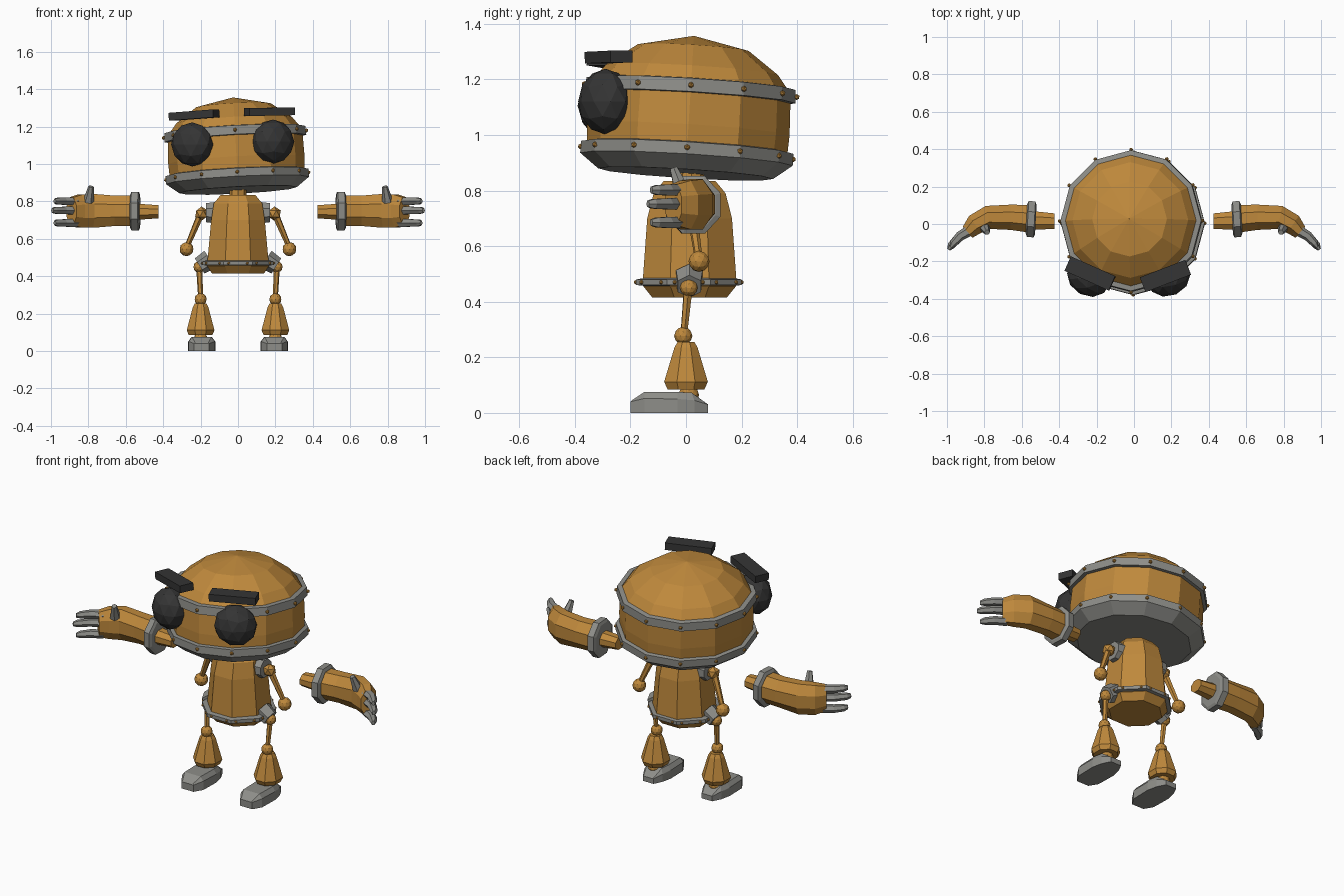
import bpy, bmesh
from math import pi, sin, cos, radians
from mathutils import Vector as V, Matrix as M

if "Cube" in bpy.data.objects:
    bpy.data.objects.remove(bpy.data.objects["Cube"])

def material(name, rgb):
    m = bpy.data.materials.new(name)
    m.diffuse_color = (*rgb, 1)
    m.use_nodes = True
    m.node_tree.nodes["Principled BSDF"].inputs["Base Color"].default_value = m.diffuse_color
    return m

BRASS = material("brass", (0.52, 0.25, 0.045))
STEEL = material("steel", (0.27, 0.27, 0.25))
DARK = material("dark", (0.035, 0.035, 0.035))

def finish(name, bm, mat, matrix=None):
    if matrix:
        bm.transform(matrix)
    bmesh.ops.recalc_face_normals(bm, faces=bm.faces)
    me = bpy.data.meshes.new(name)
    bm.to_mesh(me)
    bm.free()
    me.materials.append(mat)
    ob = bpy.data.objects.new(name, me)
    bpy.context.collection.objects.link(ob)
    return ob

def loft(name, rings, n, mat, phase=0, caps=(True, True), matrix=None):
    """Skin through rings given as (centre, u axis, v axis)."""
    bm = bmesh.new()
    loops = []
    for c, u, v in rings:
        ang = [2 * pi * (i + phase) / n for i in range(n)]
        loops.append([bm.verts.new(V(c) + V(u) * cos(a) + V(v) * sin(a)) for a in ang])
    for a, b in zip(loops, loops[1:]):
        for i in range(n):
            j = (i + 1) % n
            bm.faces.new((a[i], a[j], b[j], b[i]))
    if caps[0]:
        bm.faces.new(loops[0])
    if caps[1]:
        bm.faces.new(loops[-1])
    return finish(name, bm, mat, matrix)

def lathe(name, profile, n, mat, at=(0, 0), **kw):
    """Upright loft from (x radius, y radius, z)."""
    return loft(name, [((*at, z), (rx, 0, 0), (0, ry, 0)) for rx, ry, z in profile], n, mat, **kw)

def rod(name, p, q, r1, r2, n, mat):
    p, q = V(p), V(q)
    rot = (q - p).to_track_quat('Z', 'Y')
    x, y = rot @ V((1, 0, 0)), rot @ V((0, 1, 0))
    return loft(name, [(p, x * r1, y * r1), (q, x * r2, y * r2)], n, mat, phase=0.5)

def ball(name, c, r, mat, scale=(1, 1, 1), turn=0, sub=2, matrix=None):
    bm = bmesh.new()
    bmesh.ops.create_icosphere(bm, subdivisions=sub, radius=r)
    bm.transform(M.Translation(c) @ M.Rotation(turn, 4, 'Z') @ M.Diagonal((*scale, 1)))
    return finish(name, bm, mat, matrix)

# Head: twelve-sided drum with dome, slightly tilted
tilt = (M.Translation((-0.01, 0.01, 1.05)) @ M.Rotation(radians(-3.5), 4, 'X')
        @ M.Rotation(radians(-3), 4, 'Y') @ M.Translation((0, 0, -1.05)))

def head(name, profile, mat, caps):
    lathe(name, [(r, r, z) for r, z in profile], 12, mat, caps=caps, matrix=tilt)

head("head_shell", [(0.36, 0.93), (0.365, 1.02), (0.36, 1.17), (0.31, 1.235),
                    (0.2, 1.315), (0.001, 1.357)], BRASS, (False, False))
head("jaw_band", [(0.355, 0.96), (0.383, 0.955), (0.383, 0.912), (0.315, 0.86)], STEEL, (False, True))
head("brow_band", [(0.35, 1.188), (0.377, 1.185), (0.38, 1.137), (0.35, 1.134)], STEEL, (False, False))
for z in (0.935, 1.16):
    for i in range(12):
        a = pi * i / 6
        ball("head_rivet", (0.382 * cos(a), 0.382 * sin(a), z), 0.011, BRASS, sub=1, matrix=tilt)

# Eyes and eyebrows
for x, z, turn in ((-0.245, 1.105, -28), (0.187, 1.12, 24)):
    ball("eye", (x, -0.29, z), 0.118, DARK, (1, 0.8, 1), radians(turn))
for c, rz, ry in (((-0.235, -0.265, 1.262), -24, -4), ((0.168, -0.278, 1.28), 21, -1)):
    bm = bmesh.new()
    bmesh.ops.create_cube(bm, size=1)
    finish("eyebrow", bm, DARK, M.Translation(c) @ M.Rotation(radians(rz), 4, 'Z')
           @ M.Rotation(radians(ry), 4, 'Y') @ M.Diagonal((0.26, 0.085, 0.042, 1)))

# Neck, torso and waist band
lathe("neck", [(0.045, 0.045, 0.8), (0.045, 0.045, 0.875)], 8, BRASS, at=(0, 0.02))
lathe("torso", [(0.15, 0.145, 0.415), (0.18, 0.18, 0.455), (0.177, 0.182, 0.48), (0.155, 0.165, 0.7),
                (0.14, 0.14, 0.79), (0.1, 0.1, 0.835)], 8, BRASS, at=(0, 0.013), phase=0.5)
lathe("waist_band", [(0.175, 0.175, 0.485), (0.205, 0.205, 0.48), (0.205, 0.205, 0.46), (0.175, 0.175, 0.457)],
      8, STEEL, at=(0, 0.01), phase=0.5, caps=(False, False))
for i in range(8):
    for k in (0.18, 0.82):
        p, q = [V((cos(2 * pi * (i + j + 0.5) / 8), sin(2 * pi * (i + j + 0.5) / 8), 0)) * 0.206 for j in (0, 1)]
        ball("waist_rivet", p.lerp(q, k) + V((0, 0.01, 0.47)), 0.008, BRASS, sub=1)

def hand_ring(s, x, y, z, hy, hz, bend=0):
    b = radians(bend)
    return (s * x, y, z), (s * hy * sin(b), hy * cos(b), 0), (0, 0, hz)

for s in (-1, 1):
    # Upper arm hanging from a shoulder socket
    rod("shoulder_socket", (s * 0.12, 0.02, 0.74), (s * 0.17, 0.02, 0.74), 0.062, 0.055, 8, STEEL)
    ball("shoulder_joint", (s * 0.195, 0.02, 0.735), 0.038, BRASS, sub=1)
    rod("upper_arm", (s * 0.2, 0.02, 0.73), (s * 0.272, 0.045, 0.56), 0.02, 0.014, 6, BRASS)
    ball("elbow_ball", (s * 0.275, 0.047, 0.545), 0.038, BRASS)

    # Floating forearm, cuff and curved hand
    loft("forearm", [hand_ring(s, 0.425, 0.015, 0.745, 0.045, 0.038),
                     hand_ring(s, 0.56, 0.02, 0.745, 0.055, 0.048)], 8, BRASS, phase=0.5)
    loft("cuff", [hand_ring(s, 0.525, 0.022, 0.748, 0.085, 0.095, -3), hand_ring(s, 0.532, 0.024, 0.748, 0.104, 0.112, -3),
                  hand_ring(s, 0.568, 0.028, 0.748, 0.104, 0.112, -3), hand_ring(s, 0.575, 0.028, 0.748, 0.085, 0.095, -3)],
         8, STEEL, phase=0.5)
    loft("hand", [hand_ring(s, 0.56, 0.028, 0.75, 0.08, 0.088), hand_ring(s, 0.66, 0.036, 0.75, 0.073, 0.088),
                  hand_ring(s, 0.78, 0.035, 0.75, 0.068, 0.098, 12), hand_ring(s, 0.85, -0.002, 0.748, 0.06, 0.095, 35),
                  hand_ring(s, 0.89, -0.045, 0.748, 0.042, 0.08, 42)], 8, BRASS, phase=0.5)
    for z, reach in ((0.802, 0), (0.752, 0.012), (0.685, 0)):
        loft("finger", [hand_ring(s, 0.87, -0.03, z, 0.03, 0.024, 40), hand_ring(s, 0.93, -0.065, z, 0.026, 0.023, 40),
                        hand_ring(s, 0.967 + reach, -0.105 - reach, z, 0.02, 0.02, 48),
                        hand_ring(s, 0.98 + reach, -0.125 - reach, z, 0.009, 0.013, 52)], 6, STEEL)
    rod("thumb", (s * 0.8, -0.015, 0.8), (s * 0.785, -0.045, 0.88), 0.03, 0.015, 6, STEEL)

    # Leg: hip socket, thigh rod, knee, flared shin, ankle
    x = s * 0.2
    rod("hip_socket", (s * 0.15, 0.012, 0.49), (s * 0.205, 0.012, 0.455), 0.055, 0.048, 6, STEEL)
    ball("hip_ball", (s * 0.207, 0.01, 0.45), 0.032, BRASS)
    rod("thigh", (s * 0.207, 0.008, 0.45), (x, -0.008, 0.28), 0.017, 0.013, 6, BRASS)
    ball("knee_ball", (x, -0.01, 0.277), 0.033, BRASS)
    lathe("shin", [(0.033, 0.033, 0.255), (0.045, 0.045, 0.235), (0.08, 0.085, 0.112), (0.068, 0.072, 0.085)],
          8, BRASS, at=(x, 0), phase=0.5)
    ball("ankle_ball", (x, 0.01, 0.065), 0.037, BRASS)

    # Shoe: half outlines of sole and upper, mirrored across the foot
    bm = bmesh.new()
    sole = [(0.04, -0.2, 0.04), (0.07, -0.15, 0.052), (0.073, -0.03, 0.05), (0.06, 0.03, 0.045), (0.035, 0.08, 0.03)]
    top = [(0.035, -0.195, 0.045), (0.052, -0.15, 0.075), (0.055, -0.03, 0.075), (0.048, 0.02, 0.073), (0.032, 0.075, 0.033)]
    foot = s * 0.194
    def outline(pts, flat=False):
        both = pts + [(-a, b, c) for a, b, c in reversed(pts)]
        return [bm.verts.new((foot + a, b, 0 if flat else c)) for a, b, c in both]
    base, mid, up = outline(sole, True), outline(sole), outline(top)
    for lo, hi in ((base, mid), (mid, up)):
        for i in range(10):
            j = (i + 1) % 10
            bm.faces.new((lo[i], lo[j], hi[j], hi[i]))
    bm.faces.new(base)
    for i in range(4):
        bm.faces.new((up[i], up[i + 1], up[8 - i], up[9 - i]))
    finish("shoe", bm, STEEL)
